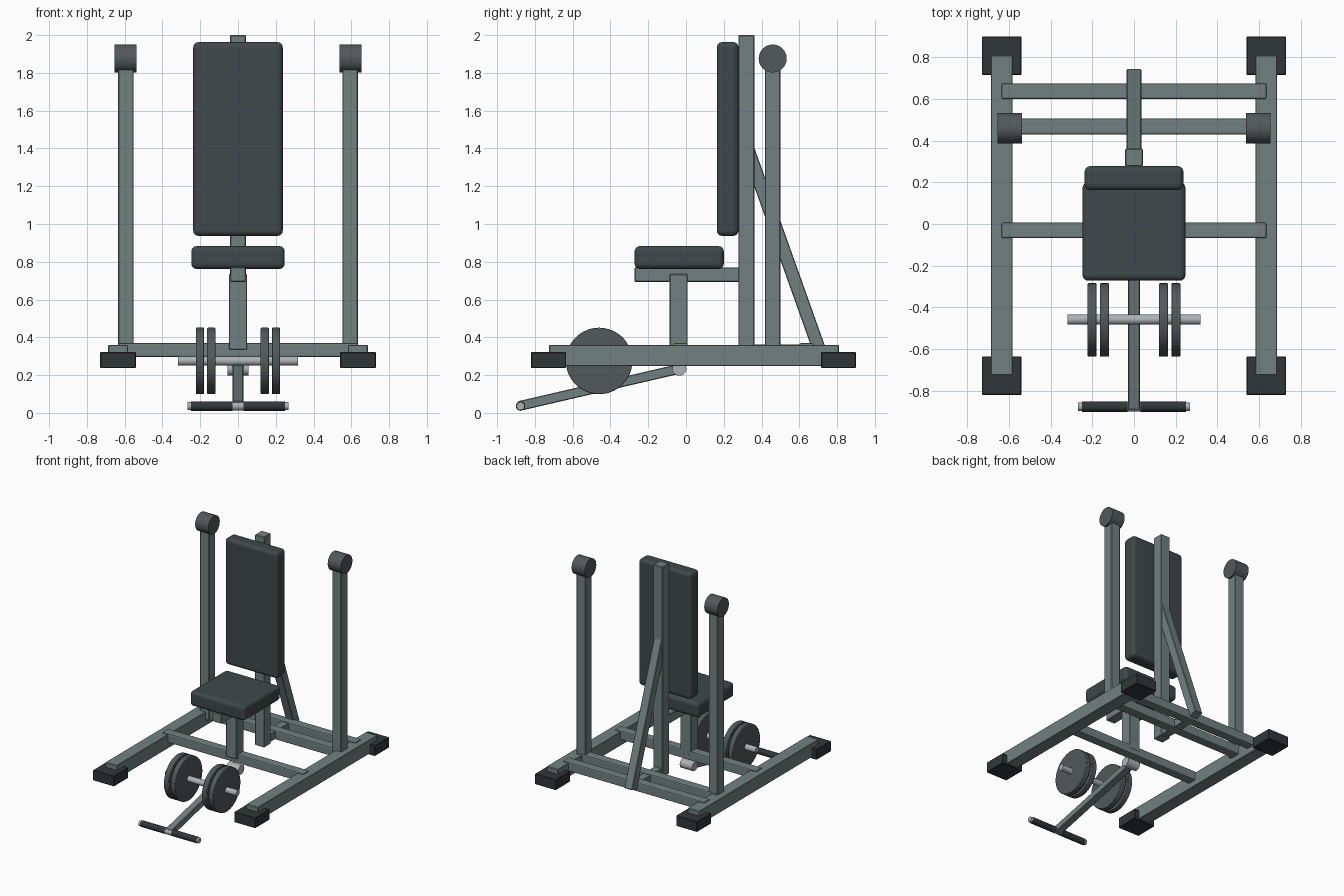
import bpy, math
from mathutils import Vector

if "Cube" in bpy.data.objects:
    bpy.data.objects.remove(bpy.data.objects["Cube"])


def material(name, r, g, b):
    m = bpy.data.materials.new(name)
    m.diffuse_color = (r, g, b, 1)
    m.use_nodes = True
    m.node_tree.nodes["Principled BSDF"].inputs["Base Color"].default_value = m.diffuse_color
    return m


FRAME = material("painted_steel", 0.17, 0.22, 0.22)
PAD = material("dark_vinyl", 0.05, 0.065, 0.068)
RUBBER = material("rubber", 0.03, 0.038, 0.04)
IRON = material("cast_iron", 0.085, 0.1, 0.1)
CHROME = material("bright_steel", 0.42, 0.45, 0.47)


def finish(ob, name, mat, bevel=0, segments=2):
    ob.name = name
    ob.data.materials.append(mat)
    if bevel:
        mod = ob.modifiers.new("rounded_edges", 'BEVEL')
        mod.width, mod.segments = bevel, segments
    return ob


def box(name, x, y, z, mat=FRAME, bevel=0.004, segments=1):
    """Box from (min, max) ranges on each axis."""
    bpy.ops.mesh.primitive_cube_add(size=1, location=[(a + b) / 2 for a, b in (x, y, z)])
    ob = bpy.context.object
    ob.scale = [b - a for a, b in (x, y, z)]
    bpy.ops.object.transform_apply(location=False, rotation=False, scale=True)
    return finish(ob, name, mat, bevel, segments)


def rod(name, x0, x1, y, z, r, mat, sides=32, bevel=0):
    """Cylinder running along x."""
    bpy.ops.mesh.primitive_cylinder_add(vertices=sides, radius=r, depth=abs(x1 - x0),
                                        location=((x0 + x1) / 2, y, z),
                                        rotation=(0, math.pi / 2, 0))
    ob = bpy.context.object
    bpy.ops.object.shade_smooth_by_angle(angle=math.radians(35))
    return finish(ob, name, mat, bevel)


def beam(name, p, q, width, depth):
    """Slanted square tube between two (y, z) points in the centre plane."""
    a, b = Vector((0, *p)), Vector((0, *q))
    d = b - a
    bpy.ops.mesh.primitive_cube_add(size=1, location=(a + b) / 2)
    ob = bpy.context.object
    ob.scale = (width, depth, d.length)
    ob.rotation_euler = (math.atan2(-d.y, d.z), 0, 0)
    bpy.ops.object.transform_apply(location=False, rotation=False, scale=True)
    return finish(ob, name, FRAME, 0.004, 1)


# Paired parts: base rails, feet, uprights with round caps, grips and plates
for s, side in ((-1, "left"), (1, "right")):
    def span(a, b):
        return tuple(sorted((s * a, s * b)))

    box(side + "_base_rail", span(0.582, 0.687), (-0.725, 0.81), (0.248, 0.36))
    box(side + "_front_foot", span(0.54, 0.73), (-0.82, -0.635), (0.237, 0.322), RUBBER)
    box(side + "_rear_foot", span(0.54, 0.73), (0.715, 0.9), (0.237, 0.322), RUBBER)
    box(side + "_upright", span(0.553, 0.635), (0.417, 0.5), (0.295, 1.86))
    rod(side + "_upright_cap", s * 0.537, s * 0.655, 0.459, 1.876, 0.074, IRON, 48)
    rod(side + "_foot_grip", s * 0.03, s * 0.25, -0.876, 0.036, 0.025, RUBBER)
    rod(side + "_inner_plate", s * 0.12, s * 0.163, -0.46, 0.275, 0.176, IRON, 64, 0.004)
    rod(side + "_outer_plate", s * 0.179, s * 0.222, -0.46, 0.275, 0.176, IRON, 64, 0.004)

# Cross members
for name, y0, y1 in (("middle", -0.068, 0.007), ("upright", 0.43, 0.505), ("rear", 0.6, 0.675)):
    box(name + "_crossbar", (-0.635, 0.635), (y0, y1), (0.295, 0.369), FRAME, 0.008, 2)
box("post_foot_link", (-0.034, 0.034), (0.3, 0.62), (0.298, 0.362))

# Central post, rear brace and seat supports
box("main_post", (-0.042, 0.042), (0.277, 0.362), (0.29, 2.0))
beam("rear_brace", (0.305, 1.46), (0.711, 0.32), 0.07, 0.07)
box("seat_column", (-0.048, 0.048), (-0.087, 0.008), (0.335, 0.735))
box("seat_arm", (-0.04, 0.04), (-0.272, 0.29), (0.693, 0.77))

# Upholstery
box("seat_pad", (-0.247, 0.247), (-0.272, 0.2), (0.762, 0.883), PAD, 0.028, 4)
box("back_pad", (-0.237, 0.237), (0.163, 0.278), (0.937, 1.963), PAD, 0.028, 4)

# Swinging lever with pivot, plate bar and foot bar
beam("lever_arm", (-0.035, 0.233), (-0.885, 0.036), 0.058, 0.052)
rod("lever_pivot", -0.055, 0.055, -0.035, 0.234, 0.037, CHROME)
rod("plate_bar", -0.318, 0.318, -0.458, 0.275, 0.024, CHROME)
rod("foot_bar", -0.268, 0.268, -0.876, 0.036, 0.021, CHROME)
rod("foot_bar_sleeve", -0.03, 0.03, -0.876, 0.036, 0.024, CHROME)
